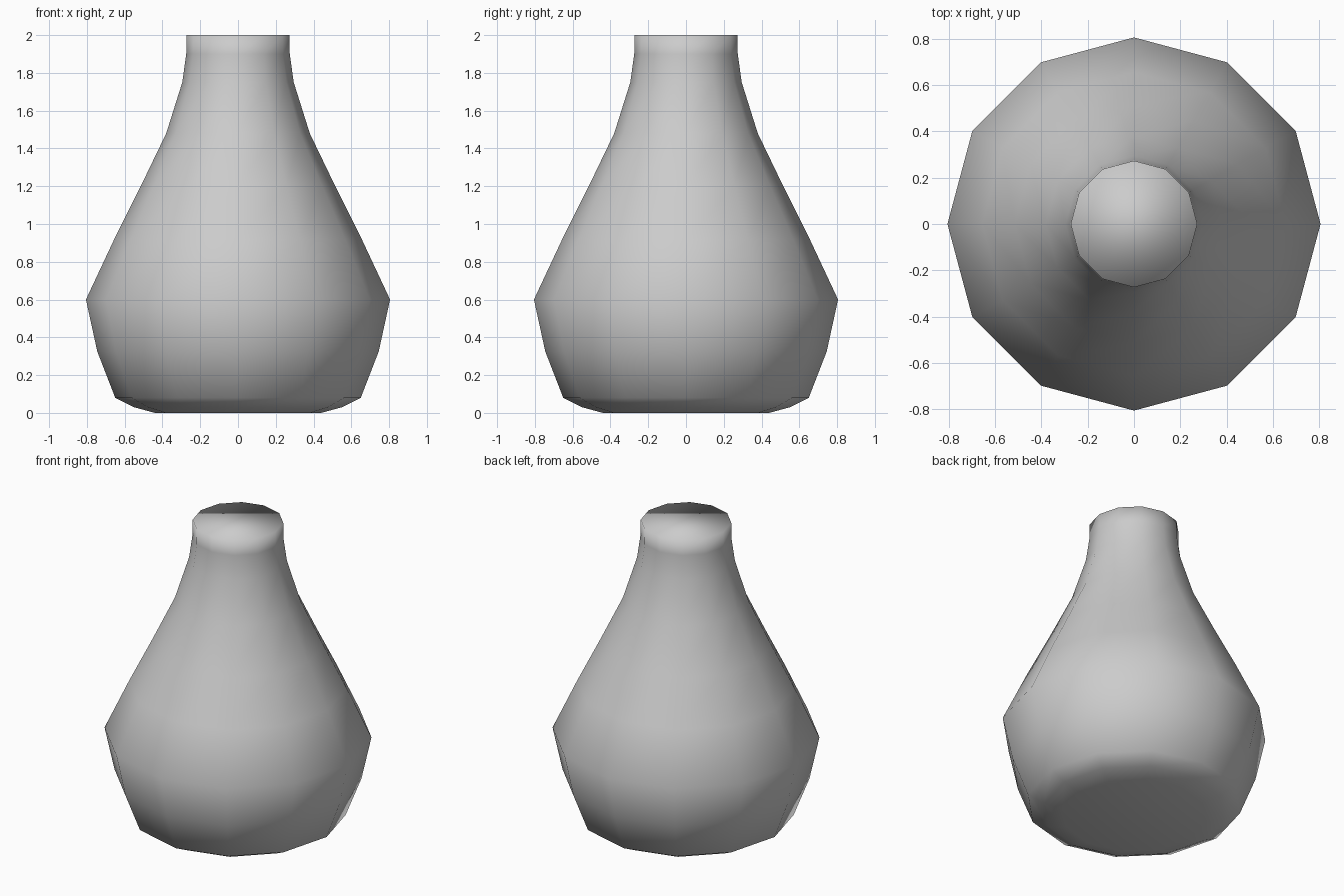
import bpy, bmesh, math

if "Cube" in bpy.data.objects:
    bpy.data.objects.remove(bpy.data.objects["Cube"])

SIDES = 12
# (radius, height) from base to mouth
PROFILE = [(0.44, 0.0), (0.55, 0.03), (0.65, 0.08), (0.745, 0.325), (0.805, 0.60),
           (0.655, 0.92), (0.515, 1.20), (0.38, 1.48), (0.295, 1.75),
           (0.274, 1.90), (0.273, 2.0)]


def lathe(name, profile, sides):
    bm = bmesh.new()
    rings = []
    for r, z in profile:
        rings.append([bm.verts.new((r * math.cos(i * math.tau / sides),
                                    r * math.sin(i * math.tau / sides), z))
                      for i in range(sides)])
    # side walls
    for low, high in zip(rings, rings[1:]):
        for i in range(sides):
            j = (i + 1) % sides
            bm.faces.new((low[i], low[j], high[j], high[i]))
    # flat base and flat closed top
    bm.faces.new(rings[0][::-1])
    bm.faces.new(rings[-1])
    for f in bm.faces:
        f.smooth = True
    mesh = bpy.data.meshes.new(name)
    bm.to_mesh(mesh)
    bm.free()
    obj = bpy.data.objects.new(name, mesh)
    bpy.context.collection.objects.link(obj)
    return obj


# Vase body with narrow neck, fully smooth shaded
lathe("vase_body", PROFILE, SIDES)
